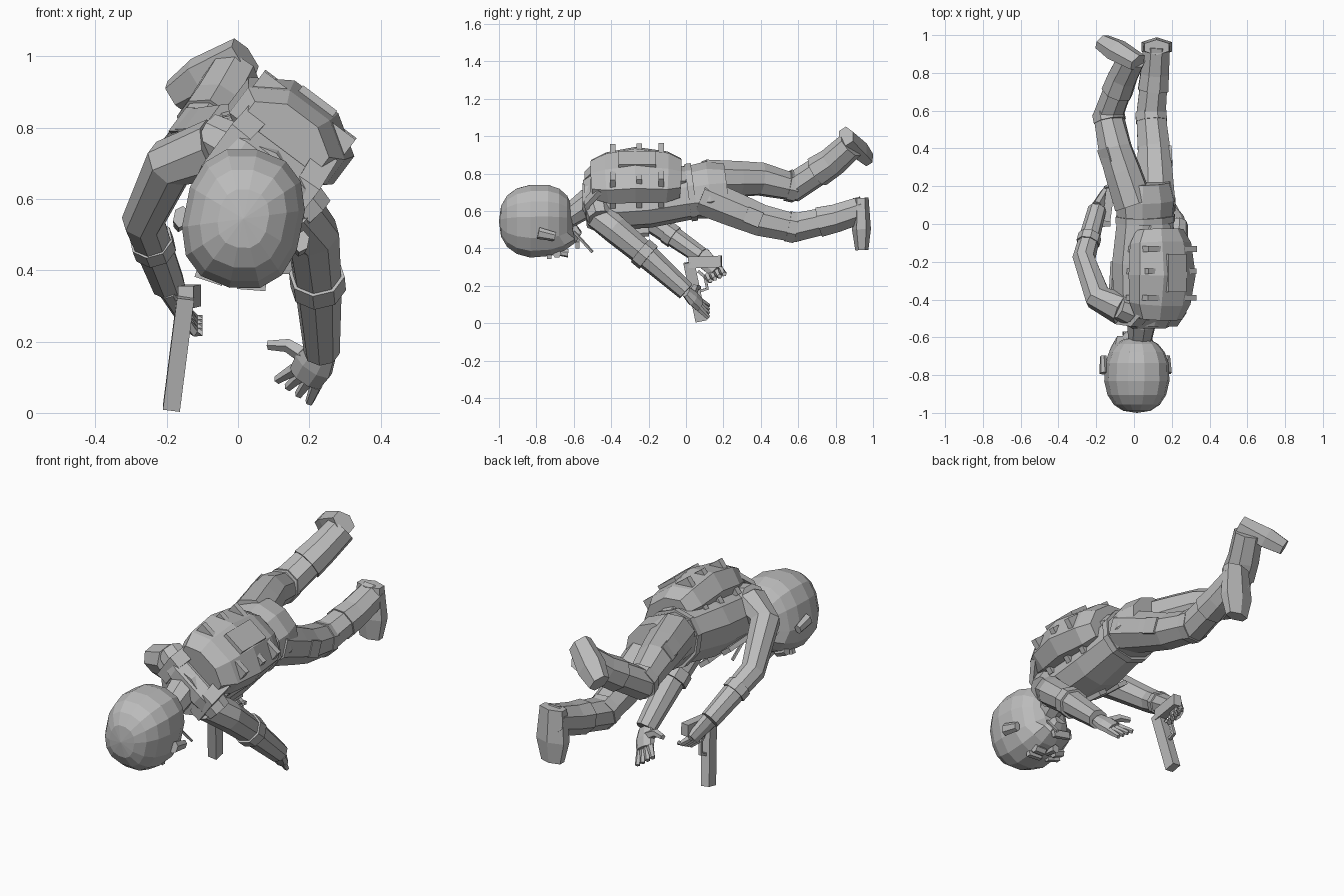
import bpy
import bmesh
import math
from mathutils import Vector

default_cube = bpy.data.objects.get("Cube")
if default_cube:
    bpy.data.objects.remove(default_cube, do_unlink=True)

colour = (.5, .5, .5, 1)
grey = bpy.data.materials.new("plain_grey")
grey.use_nodes = True
grey.diffuse_color = colour
grey.node_tree.nodes["Principled BSDF"].inputs["Base Color"].default_value = colour

# Directions of the rolled body and of the tilted head
LEFT = Vector((.8, 0, -.6))
BACK = Vector((.6, 0, .8))
ACROSS = Vector((1, 0, 0))
DOWN_BODY = Vector((0, 1, 0))
HEAD_LEFT = Vector((.98, 0, -.2))
HEAD_FRONT = Vector((-.2, 0, -.98))
HEAD_CENTRE = Vector((.015, -.78, .545))


def on_body(left, back, along):
    return Vector((.055, along, .65)) + LEFT * left + BACK * back


def on_head(left, front, down):
    return HEAD_CENTRE + HEAD_LEFT * left + HEAD_FRONT * front + DOWN_BODY * down


def finish(name, bm):
    bmesh.ops.recalc_face_normals(bm, faces=bm.faces)
    mesh = bpy.data.meshes.new(name)
    bm.to_mesh(mesh)
    bm.free()
    mesh.materials.append(grey)
    part = bpy.data.objects.new(name, mesh)
    bpy.context.collection.objects.link(part)


def loft(name, joints, start, end, flat=1, side=LEFT, sides=8, swell=0):
    """Faceted limb through joints, tapering from start to end and swelling midway."""
    bm = bmesh.new()
    rings = []
    last = len(joints) - 1
    for i, joint in enumerate(joints):
        t = i / last
        radius = start + (end - start) * t + swell * math.sin(math.pi * t)
        radius /= math.cos(math.pi / sides)
        tangent = (joints[min(i + 1, last)] - joints[max(i - 1, 0)]).normalized()
        wide = (side - tangent * side.dot(tangent)).normalized()
        deep = tangent.cross(wide) * flat
        ring = []
        for j in range(sides):
            angle = math.tau * (j + .5) / sides
            offset = wide * math.cos(angle) + deep * math.sin(angle)
            ring.append(bm.verts.new(joint + offset * radius))
        rings.append(ring)
    for near, far in zip(rings, rings[1:]):
        for j in range(sides):
            bm.faces.new((near[j - 1], near[j], far[j], far[j - 1]))
    bm.faces.new(rings[0])
    bm.faces.new(rings[-1])
    finish(name, bm)


def block(name, start, end, width, flat=1, side=LEFT):
    loft(name, [start, end], width, width, flat, side, sides=4)


def band(name, start, end, first, second, radius, flat=1, side=LEFT, sides=8):
    """Short cuff around part of a limb."""
    ends = [start.lerp(end, first), start.lerp(end, second)]
    loft(name, ends, radius, radius, flat, side, sides)


# Torso, shoulders, belt, pelvis and neck
nape = Vector((.04, -.53, .64))
chest = Vector((.05, -.42, .65))
ribs = Vector((.05, -.2, .67))
waist = Vector((.06, .03, .7))
seat = Vector((.06, .22, .725))
loft("torso", [nape, chest, ribs, waist], .13, .155, .82, sides=10, swell=.03)
loft("shoulders", [on_body(-.19, .02, -.44), on_body(-.08, .04, -.48),
                   on_body(.08, .04, -.48), on_body(.18, .02, -.46)],
     .06, .06, 1, BACK, swell=.015)
loft("pelvis", [waist, waist.lerp(seat, .5), seat], .155, .14, .8, sides=10, swell=.02)
band("belt", waist, seat, -.1, .08, .162, .86, sides=10)
loft("neck", [Vector((.03, -.64, .56)), nape, chest], .055, .09)

# Backpack with bands, a raised pocket and a small pouch below
pack_top = on_body(-.01, .14, -.5)
pack_middle = on_body(-.01, .17, -.27)
pack_bottom = on_body(-.01, .15, -.03)
pack = [pack_top, pack_top.lerp(pack_middle, .35), pack_middle,
        pack_middle.lerp(pack_bottom, .7), pack_bottom]
loft("backpack", pack, .13, .13, .64, swell=.055)
for place in (.2, .5, .75):
    across = pack_top.lerp(pack_bottom, place) + BACK * .02
    block("backpack_band", across, across + DOWN_BODY * .03, .16, .6)
block("backpack_pocket", on_body(0, .277, -.36), on_body(0, .277, -.16), .06, .25)
loft("lower_pouch", [on_body(-.02, .16, -.06), on_body(-.02, .155, 0)], .08, .06, .4, sides=6)

# Shoulder straps on both sides
for hand in (-1, 1):
    strap = [on_body(hand * .11, .17, -.46), on_body(hand * .12, .08, -.53),
             on_body(hand * .12, -.05, -.52), on_body(hand * .1, -.13, -.4),
             on_body(hand * .08, -.14, -.2)]
    loft("shoulder_strap", strap, .035, .03, .4, sides=4)

# Head: a squarish skull sloping to a chin, with a raised nape
bm = bmesh.new()
bmesh.ops.create_uvsphere(bm, u_segments=14, v_segments=9, radius=1)
for vert in bm.verts:
    wide, front, down = [math.copysign(abs(c) ** .82, c)
                         for c in (vert.co.x, -vert.co.y, -vert.co.z)]
    if down > 0:
        wide *= 1 - down * .1
        if front > .3:
            front *= 1 - down * .2
            down *= 1.06
        else:
            down *= .82
    vert.co = on_head(wide * .17, front * .2, down * .22)
finish("head", bm)

# Face, ears and the thin rod below the chin
for hand in (-1, 1):
    loft("ear", [on_head(hand * .172, .03, -.01), on_head(hand * .172, .05, .08)],
         .02, .015, 1.4, HEAD_LEFT, 6)
    loft("eye", [on_head(hand * .03, .17, .09), on_head(hand * .09, .16, .09)],
         .02, .02, 1, HEAD_FRONT, 6)
    block("brow", on_head(hand * .02, .185, .05), on_head(hand * .1, .175, .05),
          .012, 1, HEAD_FRONT)
loft("nose", [on_head(0, .17, .08), on_head(0, .175, .15)], .012, .02, 1, HEAD_LEFT, 6)
block("mouth", on_head(-.05, .12, .2), on_head(.05, .12, .2), .018, .6, HEAD_FRONT)
block("chin_rod", Vector((.06, -.6, .49)), Vector((.08, -.5, .38)), .006)

# Arms and cuffs
right_shoulder = Vector((-.19, -.39, .7))
right_elbow = Vector((-.265, -.18, .54))
right_wrist = Vector((-.195, .08, .36))
loft("right_arm", [on_body(-.15, 0, -.45), right_shoulder, right_elbow, right_wrist], .08, .045)
band("right_cuff", right_elbow, right_wrist, .3, .45, .058)
left_shoulder = Vector((.21, -.38, .5))
left_elbow = Vector((.225, -.2, .35))
left_wrist = Vector((.235, 0, .17))
loft("left_arm", [on_body(.12, 0, -.47), left_shoulder, left_elbow, left_wrist],
     .075, .047, swell=.006)
band("left_cuff", left_shoulder, left_elbow, .75, 1, .073)

# Left hand with spread fingers
left_knuckles = Vector((.19, .07, .1))
loft("left_palm", [left_wrist, left_wrist.lerp(left_knuckles, .5), left_knuckles],
     .042, .05, .55, swell=.01)
for i in range(4):
    root = left_knuckles + LEFT * (i - 1.5) * .025
    reach = Vector((-.05, .05, -.03)) + Vector((.01, 0, -.006)) * i
    loft("left_finger", [root, root + reach], .015, .01, sides=5)
loft("left_thumb", [left_wrist.lerp(left_knuckles, .4), Vector((.14, .05, .19)),
                    Vector((.085, .07, .19))], .022, .011, side=BACK, sides=5)

# Right hand curled around the pistol grip
right_knuckles = Vector((-.15, .16, .28))
loft("right_palm", [right_wrist, right_wrist.lerp(right_knuckles, .5), right_knuckles],
     .032, .025, 1.6, ACROSS)
for i in range(4):
    root = right_knuckles + Vector((0, .025, .012)) * (i - 2)
    bend = root + Vector((.03, .02, -.03))
    loft("right_finger", [root, bend, bend + ACROSS * .02], .014, .01, sides=5)

# Pistol pointing at the ground
breech = Vector((-.147, .015, .325))
muzzle = Vector((-.187, .08, .012))
block("pistol_slide", breech, muzzle, .024, 1.25, ACROSS)
block("pistol_grip", breech, Vector((-.125, .19, .33)), .022, 1.4, ACROSS)
guard = [breech.lerp(muzzle, place) + DOWN_BODY * out
         for place, out in ((.5, .02), (.45, .07), (.25, .07), (.15, .04))]
loft("trigger_guard", guard, .008, .008, side=ACROSS, sides=4)

# Legs, boots and pads
right_thigh = Vector((-.1, .4, .77))
right_knee = Vector((-.135, .58, .73))
right_ankle = Vector((-.06, .78, .86))
right_heel = Vector((-.01, .88, .95))
left_thigh = Vector((.105, .4, .55))
left_knee = Vector((.09, .58, .51))
left_ankle = Vector((.11, .8, .56))
left_heel = Vector((.12, .95, .61))
for name, hip, thigh, knee, ankle, heel, side in (
        ("right", Vector((0, .1, .77)), right_thigh, right_knee, right_ankle, right_heel, LEFT),
        ("left", Vector((.12, .08, .68)), left_thigh, left_knee, left_ankle, left_heel, ACROSS)):
    loft(name + "_leg", [hip, hip.lerp(thigh, .6), thigh, knee, ankle], .1, .07, side=side)
    loft(name + "_boot", [knee.lerp(ankle, .6), ankle, heel], .08, .07, side=side)
    band(name + "_knee_pad", thigh, knee, .8, 1.05, .082, side=side)
    outside = side * (.08 if name == "left" else -.075)
    block(name + "_thigh_pouch", hip.lerp(thigh, .75) + outside, thigh + outside, .014, 3, side)

# Feet: heel, instep and toe
right_toe = Vector((-.17, .965, .885))
right_sole = Vector((.02, .855, 1))
loft("right_foot", [right_sole, right_sole.lerp(right_toe, .6), right_toe], .055, .05, .7,
     (right_heel - right_ankle).cross(right_toe - right_sole), 6, .015)
left_sole = Vector((.12, .935, .67))
left_toe = Vector((.12, .94, .39))
loft("left_foot", [left_sole, left_sole.lerp(left_toe, .6), left_toe], .065, .055, .55,
     ACROSS, 6, .02)
